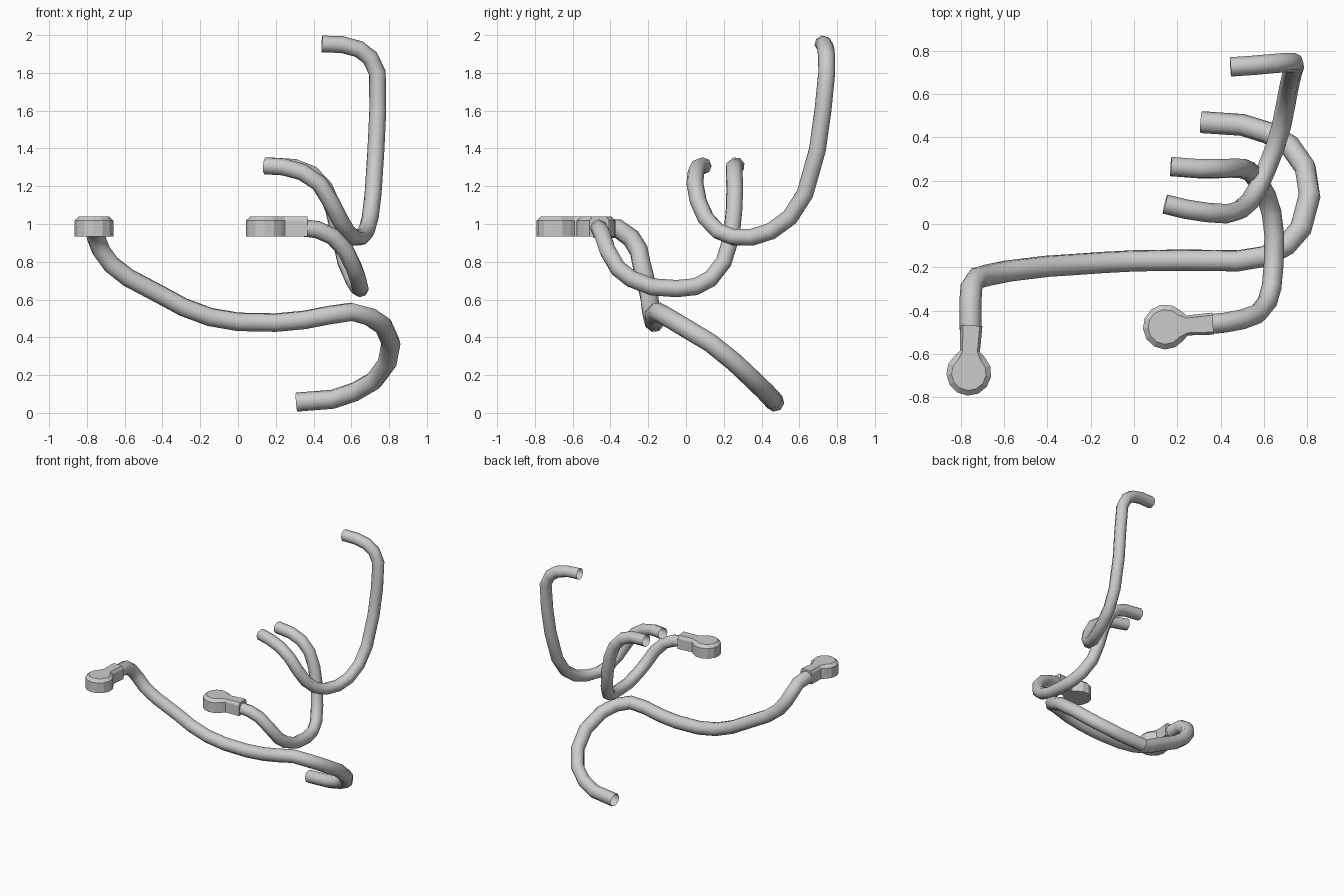
import bpy, bmesh
from math import sin, cos, pi, radians, asin

if "Cube" in bpy.data.objects:
    bpy.data.objects.remove(bpy.data.objects["Cube"])


def tube(name, points, radius):
    """Open-ended eight-sided cable along a path."""
    cu = bpy.data.curves.new(name, 'CURVE')
    cu.dimensions = '3D'
    cu.bevel_depth = radius
    cu.bevel_resolution = 2
    cu.use_fill_caps = False
    sp = cu.splines.new('POLY')
    sp.points.add(len(points) - 1)
    for p, co in zip(sp.points, points):
        p.co = (*co, 1)
    ob = bpy.data.objects.new(name, cu)
    bpy.context.collection.objects.link(ob)
    bpy.ops.object.select_all(action='DESELECT')
    ob.select_set(True)
    bpy.context.view_layer.objects.active = ob
    bpy.ops.object.convert(target='MESH')
    bpy.ops.object.shade_smooth_by_angle(angle=radians(60))


def connector(name, x, y, angle):
    """Keyhole-shaped plug: round head, short neck, chamfered top."""
    bm = bmesh.new()

    def ring(r, w, z):
        a0 = asin(w / r)
        pts = [(0.22, -w - 0.005), (0.22, w + 0.005), (0.1, w)]
        n = 11
        for i in range(n):
            a = a0 + 0.25 + (2 * pi - 2 * a0 - 0.5) * i / (n - 1)
            pts.append((r * cos(a), r * sin(a)))
        pts.append((0.1, -w))
        c, s = cos(angle), sin(angle)
        return [bm.verts.new((x + u * c - v * s, y + u * s + v * c, z)) for u, v in pts]

    rings = [ring(0.104, 0.046, 0.935), ring(0.104, 0.046, 1.018), ring(0.08, 0.034, 1.04)]
    bm.faces.new(rings[0][::-1])
    bm.faces.new(rings[-1])
    for lo, hi in zip(rings, rings[1:]):
        for i in range(len(lo)):
            j = (i + 1) % len(lo)
            bm.faces.new((lo[i], lo[j], hi[j], hi[i]))
    bmesh.ops.recalc_face_normals(bm, faces=bm.faces)
    me = bpy.data.meshes.new(name)
    bm.to_mesh(me)
    bm.free()
    bpy.context.collection.objects.link(bpy.data.objects.new(name, me))


# Plugs
connector("long_cable_plug", -0.762, -0.688, radians(87))
connector("short_cable_plug", 0.145, -0.475, radians(4))

# Long lower cable
tube("long_cable", [
    (-.755, -.49, .98), (-.755, -.36, .975), (-.75, -.29, .925), (-.725, -.25, .86),
    (-.67, -.235, .785), (-.58, -.217, .715), (-.4, -.195, .62), (-.29, -.188, .56),
    (-.15, -.178, .508), (0, -.17, .482), (.2, -.167, .478), (.35, -.168, .492),
    (.48, -.17, .517), (.6, -.15, .535), (.7, -.10, .508), (.77, -.02, .46),
    (.81, .13, .37), (.79, .26, .265), (.72, .36, .17), (.62, .42, .112),
    (.5, .457, .072), (.31, .47, .057)], 0.051)

# Short middle cable
tube("short_cable", [
    (.34, -.463, .98), (.42, -.455, .97), (.5, -.44, .935), (.57, -.415, .86),
    (.615, -.36, .765), (.635, -.29, .71), (.645, -.18, .667), (.647, -.05, .658),
    (.635, .05, .668), (.61, .13, .71), (.57, .2, .8), (.54, .24, .93),
    (.505, .255, 1.08), (.46, .258, 1.19), (.39, .255, 1.265), (.3, .255, 1.3),
    (.17, .265, 1.308)], 0.046)

# Tall upper cable
tube("tall_cable", [
    (.143, .092, 1.308), (.24, .068, 1.302), (.34, .053, 1.275), (.43, .047, 1.215),
    (.49, .065, 1.12), (.535, .105, 1.03), (.575, .17, .962), (.61, .25, .931),
    (.65, .35, .93), (.68, .45, .962), (.7, .55, 1.035), (.715, .63, 1.16),
    (.73, .695, 1.39), (.74, .725, 1.6), (.738, .745, 1.8), (.7, .745, 1.88),
    (.64, .74, 1.926), (.55, .732, 1.95), (.445, .725, 1.953)], 0.045)
